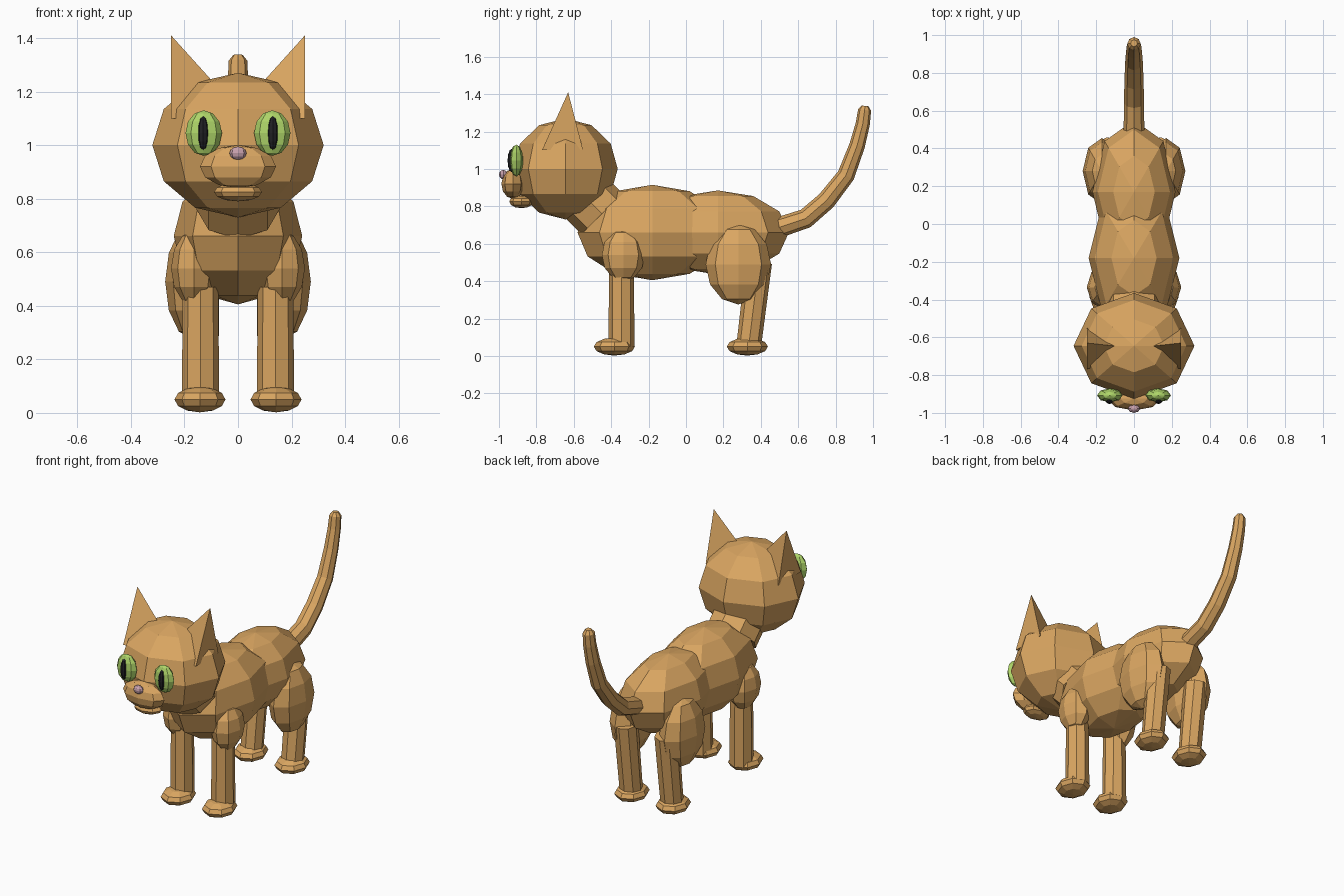
import bpy, bmesh
from mathutils import Vector, Matrix

cube = bpy.data.objects.get("Cube")
if cube:
    bpy.data.objects.remove(cube)


def material(name, rgb):
    m = bpy.data.materials.new(name)
    m.use_nodes = True
    m.diffuse_color = (*rgb, 1)
    m.node_tree.nodes["Principled BSDF"].inputs["Base Color"].default_value = (*rgb, 1)
    return m


FUR = material("tan_fur", (0.70, 0.38, 0.12))
GREEN = material("eye_green", (0.42, 0.66, 0.14))
BLACK = material("pupil_black", (0.015, 0.015, 0.018))
PINK = material("nose_pink", (0.58, 0.36, 0.42))


def add_object(name, bm, mat):
    mesh = bpy.data.meshes.new(name)
    bm.to_mesh(mesh)
    bm.free()
    mesh.materials.append(mat)
    ob = bpy.data.objects.new(name, mesh)
    bpy.context.collection.objects.link(ob)
    return ob


def ball(name, centre, radii, mat=FUR):
    """Faceted ellipsoid with upright poles."""
    bm = bmesh.new()
    bmesh.ops.create_uvsphere(bm, u_segments=8, v_segments=6, radius=1)
    bm.transform(Matrix.Translation(centre) @ Matrix.Diagonal((*radii, 1)))
    return add_object(name, bm, mat)


def rod(name, start, end, r1, r2):
    """Eight-sided tapered cylinder between two points."""
    a, b = Vector(start), Vector(end)
    bm = bmesh.new()
    bmesh.ops.create_cone(bm, cap_ends=True, segments=8, radius1=r1, radius2=r2,
                          depth=(b - a).length)
    turn = (b - a).to_track_quat("Z", "Y").to_matrix().to_4x4()
    bm.transform(Matrix.Translation((a + b) / 2) @ turn)
    return add_object(name, bm, FUR)


# Body and neck
ball("chest", (0, -0.18, 0.66), (0.24, 0.40, 0.255))
ball("hips", (0, 0.17, 0.66), (0.22, 0.38, 0.225))
rod("neck", (0, -0.60, 0.91), (0, -0.45, 0.76), 0.155, 0.155)

# Head and face
ball("head", (0, -0.645, 1.0), (0.32, 0.28, 0.27))
ball("muzzle", (0, -0.925, 0.92), (0.142, 0.062, 0.08))
ball("lower_jaw", (0, -0.88, 0.825), (0.09, 0.065, 0.035))
ball("nose", (0, -0.977, 0.97), (0.032, 0.023, 0.025), PINK)

for side, s in (("left", 1), ("right", -1)):
    ball(f"{side}_eye", (s * 0.128, -0.907, 1.045), (0.068, 0.037, 0.085), GREEN)
    ball(f"{side}_pupil", (s * 0.13, -0.932, 1.045), (0.021, 0.022, 0.063), BLACK)

    # Three-sided ear leaning outwards
    bm = bmesh.new()
    for p in ((0.25, -0.77, 1.1), (0.25, -0.55, 1.1), (-0.03, -0.66, 1.1), (0.25, -0.63, 1.41)):
        bm.verts.new((s * p[0], p[1], p[2]))
    bmesh.ops.convex_hull(bm, input=bm.verts)
    bmesh.ops.recalc_face_normals(bm, faces=bm.faces)
    add_object(f"{side}_ear", bm, FUR)

    # Front leg
    ball(f"{side}_shoulder", (s * 0.165, -0.335, 0.54), (0.085, 0.115, 0.14))
    rod(f"{side}_front_leg", (s * 0.14, -0.345, 0.05), (s * 0.14, -0.345, 0.47), 0.07, 0.066)
    ball(f"{side}_front_paw", (s * 0.142, -0.383, 0.05), (0.095, 0.11, 0.048))

    # Hind leg
    ball(f"{side}_thigh", (s * 0.17, 0.28, 0.49), (0.102, 0.175, 0.215))
    rod(f"{side}_hind_leg", (s * 0.14, 0.335, 0.05), (s * 0.14, 0.39, 0.5), 0.066, 0.07)
    ball(f"{side}_hind_paw", (s * 0.142, 0.328, 0.05), (0.095, 0.11, 0.048))

# Tail: swept tube with a rounded tip
tail_path = [(0.49, 0.685, 0.055), (0.64, 0.735, 0.053), (0.75, 0.83, 0.051), (0.855, 0.965, 0.047),
             (0.915, 1.125, 0.042), (0.945, 1.24, 0.038), (0.955, 1.315, 0.035), (0.957, 1.337, 0.018)]
bm = bmesh.new()
rings = []
for i, (y, z, r) in enumerate(tail_path):
    before, after = tail_path[max(i - 1, 0)], tail_path[min(i + 1, len(tail_path) - 1)]
    along = Vector((0, after[0] - before[0], after[1] - before[1]))
    frame = Matrix.Translation((0, y, z)) @ along.to_track_quat("Z", "X").to_matrix().to_4x4()
    ring = bmesh.ops.create_circle(bm, segments=8, radius=r, matrix=frame)["verts"]
    rings.append(ring)
for a, b in zip(rings, rings[1:]):
    for k in range(8):
        n = (k + 1) % 8
        bm.faces.new((a[k], a[n], b[n], b[k]))
bm.faces.new(rings[0])
bm.faces.new(rings[-1])
bmesh.ops.recalc_face_normals(bm, faces=bm.faces)
add_object("tail", bm, FUR)
